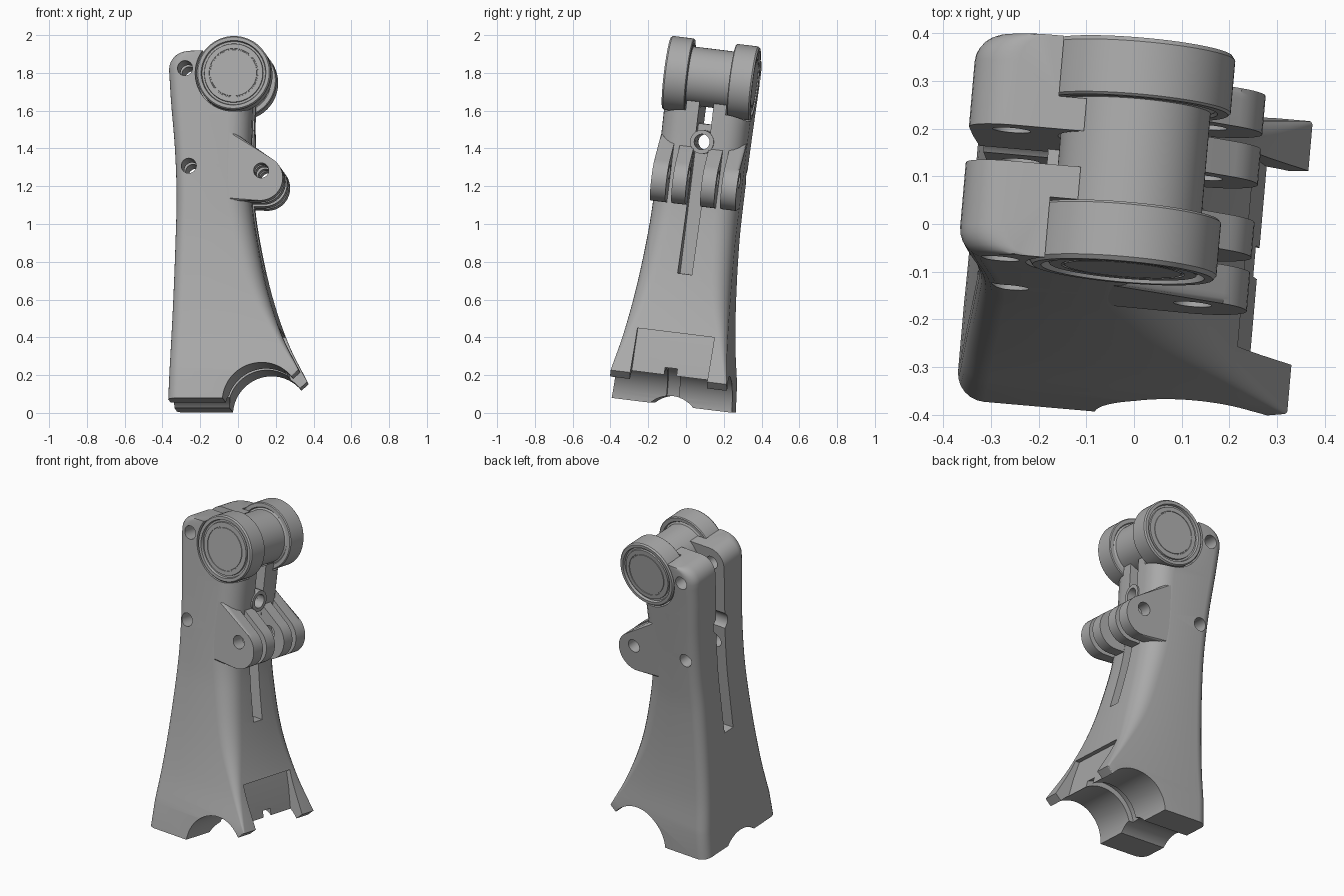
import bpy, bmesh, math
from mathutils import Matrix

if "Cube" in bpy.data.objects:
    bpy.data.objects.remove(bpy.data.objects["Cube"], do_unlink=True)

grey = bpy.data.materials.new("plain_grey")
grey.use_nodes = True
grey.diffuse_color = (0.4, 0.4, 0.4, 1)
grey.node_tree.nodes["Principled BSDF"].inputs["Base Color"].default_value = grey.diffuse_color

# Whole arm leans back and is turned a little
LEAN = (Matrix.Translation((0, -0.08, 0.04))
        @ Matrix.Rotation(math.radians(-5), 4, 'Z')
        @ Matrix.Rotation(math.radians(-7), 4, 'X'))


def make(name, bm):
    bmesh.ops.recalc_face_normals(bm, faces=bm.faces)
    me = bpy.data.meshes.new(name)
    bm.to_mesh(me)
    bm.free()
    ob = bpy.data.objects.new(name, me)
    bpy.context.collection.objects.link(ob)
    me.materials.append(grey)
    return ob


def prism(outline, y0, y1):
    """Side outline (x, z) pushed from depth y0 to y1."""
    bm = bmesh.new()
    near = [bm.verts.new((x, y0, z)) for x, z in outline]
    far = [bm.verts.new((x, y1, z)) for x, z in outline]
    bm.faces.new(near)
    bm.faces.new(far[::-1])
    for i in range(len(near)):
        j = (i + 1) % len(near)
        bm.faces.new((near[i], far[i], far[j], near[j]))
    return bm


def rod(axis, centre, r, length, name="cutter"):
    bm = bmesh.new()
    turn = Matrix.Rotation(math.pi / 2, 4, 'X' if axis == 'Y' else 'Y')
    bmesh.ops.create_cone(bm, cap_ends=True, segments=64, radius1=r, radius2=r,
                          depth=length, matrix=Matrix.Translation(centre) @ turn)
    return make(name, bm)


def cut(ob, cutters):
    bpy.context.view_layer.objects.active = ob
    for c in cutters:
        c.hide_render = True
        m = ob.modifiers.new("cut", 'BOOLEAN')
        m.operation, m.solver, m.object = 'DIFFERENCE', 'EXACT', c
        bpy.ops.object.modifier_apply(modifier=m.name)


def finish(ob):
    bpy.ops.object.select_all(action='DESELECT')
    ob.select_set(True)
    bpy.context.view_layer.objects.active = ob
    bpy.ops.object.shade_smooth_by_angle(angle=math.radians(28))
    ob.matrix_world = LEAN


# Body stations: height, left edge, right edge, half depth, right corner radius
KEYS = [(0, -.348, .18, .322, .008), (.15, -.344, .348, .311, .008),
        (.35, -.338, .247, .278, .04), (.6, -.331, .162, .252, .09),
        (.9, -.325, .095, .233, .11), (1.1, -.323, .068, .23, .12),
        (1.35, -.335, .065, .23, .12), (1.6, -.358, .07, .232, .12),
        (1.77, -.37, .07, .235, .12)]


def stations():
    rows = [KEYS[0]]
    for i in range(1, len(KEYS) - 1):
        b, c = KEYS[i], KEYS[i + 1]
        a = KEYS[i - 1] if i > 1 else b
        d = KEYS[min(i + 2, len(KEYS) - 1)]
        for k in range(5):
            t = k / 5
            h = c[0] - b[0]
            row = [b[0] + h * t]
            for j in range(1, 5):
                m0 = (c[j] - a[j]) / (c[0] - a[0]) * h
                m1 = (d[j] - b[j]) / (d[0] - b[0]) * h
                row.append(b[j] + t * m0 + t * t * (3 * (c[j] - b[j]) - 2 * m0 - m1)
                           + t ** 3 * (2 * (b[j] - c[j]) + m0 + m1))
            rows.append(row)
    # Rounded top corner
    for k in range(9):
        a = math.pi / 2 * k / 8
        rows.append((1.77 + .094 * math.sin(a), -.276 - .094 * math.cos(a), .07, .235, .12))
    return rows


bm = bmesh.new()
rings = []
for w, left, right, half, rr in stations():
    ring = []
    corners = [(right, half, rr, 0), (left, half, .06, 1),
               (left, -half, .06, 2), (right, -half, rr, 3)]
    for x, y, r, q in corners:
        cx = x - math.copysign(r, 1 if q in (0, 3) else -1)
        cy = y - math.copysign(r, y)
        for k in range(7):
            a = math.pi / 2 * (q + k / 6)
            ring.append(bm.verts.new((cx + r * math.cos(a), cy + r * math.sin(a), w)))
    rings.append(ring)
for lower, upper in zip(rings, rings[1:]):
    for i in range(len(lower)):
        j = (i + 1) % len(lower)
        bm.faces.new((lower[i], lower[j], upper[j], upper[i]))
bm.faces.new(rings[0][::-1])
bm.faces.new(rings[-1])
body = make("arm_body", bm)

# Foot: pipe saddle, its groove, a shallow cross channel and the window between the legs
window = [(.205, .387), (.235, .28), (.262, .15), (.262, -.2), (.7, -.2), (.7, .387)]
saddle = [rod('Y', (.15, 0, -.013), .205, 1.1),
          rod('X', (.013, 0, -.11), .159, 2),
          make("cutter", prism(window, -.206, .206)),
          rod('Y', (.15, 0, -.013), .235, .066)]

# Centre slot, open at both edges and right through near the top
slot = [(1, .7), (1, 2.2), (-1, 2.2), (-1, .7), (-.2, .7), (-.2, 1.5), (-.02, 1.5), (-.02, .7)]
slots = [make("cutter", prism(slot, -.038, .038)),
         rod('X', (-.69, 0, 1.405), .063, 1),
         rod('X', (0, 0, 1.405), .041, 2.1)]

# Seats for the roller and the pin holes
AXLE = (-.022, 0, 1.745)
seats = [rod('Y', AXLE, .16, 1.2)]
for s in (-1, 1):
    seats.append(rod('Y', (AXLE[0], s * .357, AXLE[2]), .204, .5))
pin_holes = [rod('Y', (x, 0, z), .04, 1.3)
             for x, z in ((-.28, 1.77), (-.255, 1.25), (.13, 1.225))]
cut(body, saddle + slots + seats + pin_holes)
finish(body)

# Bushing at the cross bore
bushing = rod('X', (.03, 0, 1.405), .063, .09, "cross_bushing")
cut(bushing, [slots[2]])
finish(bushing)

# Four hinge lugs on the right edge, flush with the body sides
outline = [(-.15, 1.522)]
for k in range(17):
    a = math.radians(55 - 145 * k / 16)
    outline.append((.125 + .12 * math.cos(a), 1.185 + .12 * math.sin(a)))
outline.append((-.15, 1.065))
for s, side in ((-1, "front"), (1, "back")):
    for kind, inner, outer in (("inner", .04, .115), ("outer", .147, .2285)):
        bm = prism(outline, s * inner, s * outer)
        if kind == "outer":
            rim = [e for e in bm.edges
                   if all(abs(abs(v.co.y) - outer) < 1e-5 for v in e.verts)
                   and max(v.co.x for v in e.verts) > 0]
            bmesh.ops.bevel(bm, geom=rim, offset=.022, segments=4, profile=.5, affect='EDGES')
        lug = make(f"{side}_{kind}_lug", bm)
        cut(lug, [pin_holes[2]])
        finish(lug)

# Roller: core with two flanged, grooved wheels
half_profile = [(.155, 0), (.155, .112), (.165, .118), (.17, .112), (.192, .112), (.197, .117),
                (.197, .228), (.19, .237), (.172, .237), (.168, .222), (.157, .222),
                (.155, .232), (.13, .232), (.129, .229), (.124, .229), (.123, .232), (0, .232)]
profile = [(r, -y) for r, y in half_profile[:0:-1]] + half_profile
bm = bmesh.new()
verts = [bm.verts.new((r, y, 0)) for r, y in profile]
edges = [bm.edges.new(p) for p in zip(verts, verts[1:])]
bmesh.ops.spin(bm, geom=verts + edges, cent=(0, 0, 0), axis=(0, 1, 0),
               angle=2 * math.pi, steps=72, use_duplicate=False)
bmesh.ops.remove_doubles(bm, verts=bm.verts, dist=1e-5)
bmesh.ops.translate(bm, verts=bm.verts, vec=AXLE)
finish(make("roller", bm))

# Remove the helper cutters
for ob in [o for o in bpy.data.objects if o.name.startswith("cutter")]:
    bpy.data.objects.remove(ob, do_unlink=True)
